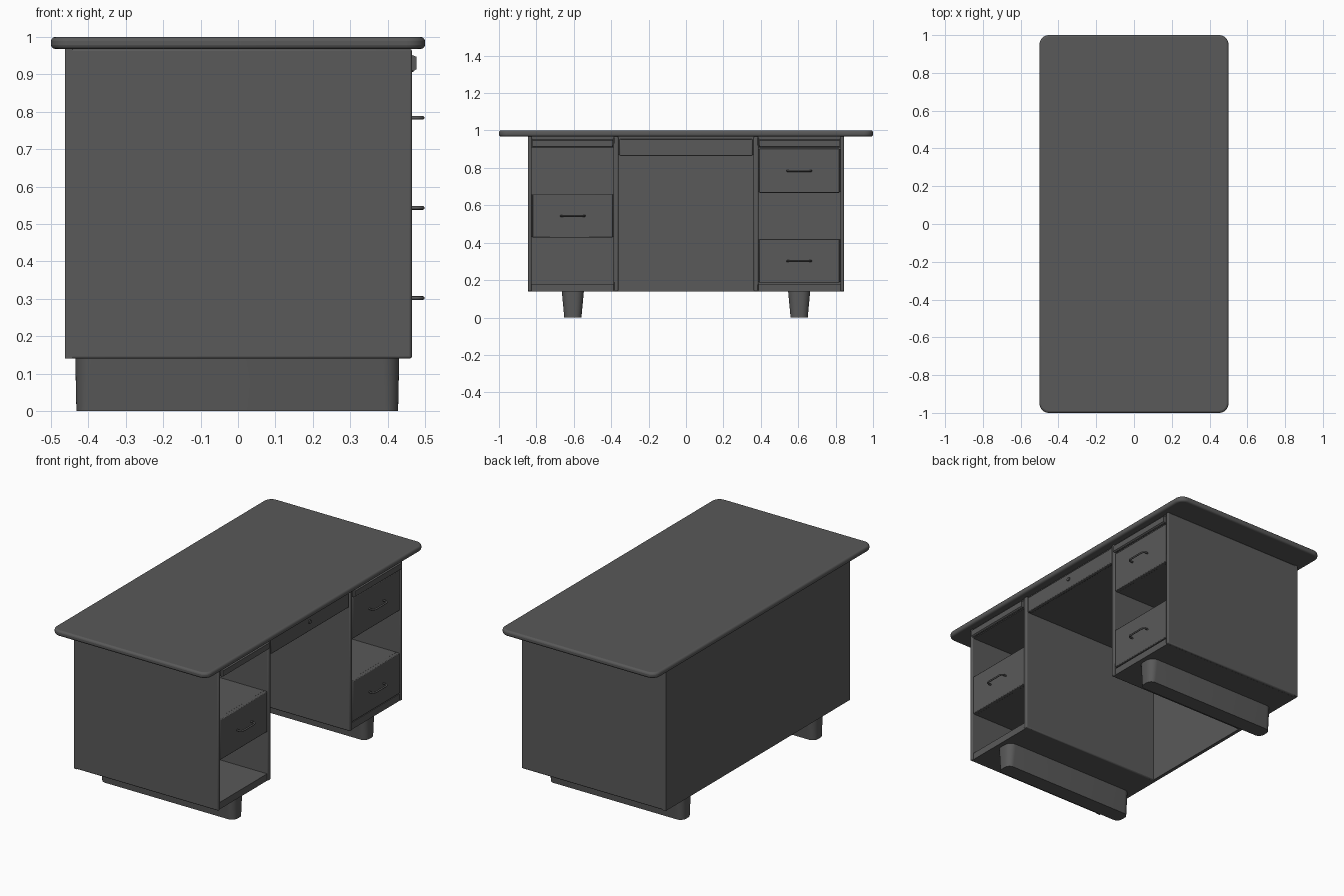
import bpy, bmesh, math

if "Cube" in bpy.data.objects:
    bpy.data.objects.remove(bpy.data.objects["Cube"])

steel = bpy.data.materials.new("dark grey")
steel.diffuse_color = (0.1, 0.1, 0.1, 1)
steel.use_nodes = True
steel.node_tree.nodes["Principled BSDF"].inputs["Base Color"].default_value = steel.diffuse_color


def finish(bm, name, bevel=0.0, segments=2, smooth=True):
    bmesh.ops.recalc_face_normals(bm, faces=bm.faces)
    me = bpy.data.meshes.new(name)
    bm.to_mesh(me)
    bm.free()
    ob = bpy.data.objects.new(name, me)
    bpy.context.collection.objects.link(ob)
    me.materials.append(steel)
    if bevel:
        mod = ob.modifiers.new("bevel", 'BEVEL')
        mod.width, mod.segments = bevel, segments
        mod.limit_method, mod.angle_limit = 'ANGLE', math.radians(50)
    if smooth:
        bpy.ops.object.select_all(action='DESELECT')
        ob.select_set(True)
        bpy.context.view_layer.objects.active = ob
        bpy.ops.object.shade_smooth_by_angle(angle=math.radians(35))
    return ob


def box(name, x, y, z, bevel=0.0):
    y = sorted(y)
    bm = bmesh.new()
    bmesh.ops.create_cube(bm, size=1)
    for v in bm.verts:
        for i, (a, b) in enumerate((x, y, z)):
            v.co[i] = a if v.co[i] < 0 else b
    return finish(bm, name, bevel, smooth=bevel > 0)


def rounded_rect(x0, x1, y0, y1, r, n=8):
    pts = []
    corners = ((x1 - r, y1 - r), (x0 + r, y1 - r), (x0 + r, y0 + r), (x1 - r, y0 + r))
    for q, (cx, cy) in enumerate(corners):
        for i in range(n + 1):
            a = math.pi / 2 * (q + i / n)
            pts.append((cx + r * math.cos(a), cy + r * math.sin(a)))
    return pts


def loft(name, sections, bevel=0.0, segments=2):
    # sections: list of (outline, z), bottom to top
    bm = bmesh.new()
    rings = [[bm.verts.new((px, py, z)) for px, py in pts] for pts, z in sections]
    for lo, hi in zip(rings, rings[1:]):
        n = len(lo)
        for i in range(n):
            j = (i + 1) % n
            bm.faces.new((lo[i], lo[j], hi[j], hi[i]))
    bm.faces.new(rings[0][::-1])
    bm.faces.new(rings[-1])
    return finish(bm, name, bevel, segments)


def handle(name, y, z):
    # U-shaped pull swept along a path with rounded corners
    cu = bpy.data.curves.new(name, 'CURVE')
    cu.dimensions = '3D'
    cu.bevel_depth, cu.bevel_resolution, cu.use_fill_caps = 0.005, 2, True
    x0, x1, w, r = 0.455, 0.494, 0.064, 0.018
    half = [(x0, w)]
    for i in range(6):
        a = math.pi / 2 * i / 5
        half.append((x1 - r + r * math.sin(a), w - r + r * math.cos(a)))
    path = half + [(px, -py) for px, py in reversed(half)]
    sp = cu.splines.new('POLY')
    sp.points.add(len(path) - 1)
    for p, (px, py) in zip(sp.points, path):
        p.co = (px, y + py, z, 1)
    cu.materials.append(steel)
    ob = bpy.data.objects.new(name, cu)
    bpy.context.collection.objects.link(ob)


BACK, FRONT, LOW, HIGH = -0.462, 0.465, 0.14, 0.968

# desk top with rounded corners and edges
loft("desk_top", [(rounded_rect(-0.5, 0.5, -1, 1, 0.05), HIGH),
                  (rounded_rect(-0.5, 0.5, -1, 1, 0.05), 1.0)], 0.011, 3)

# back panel across the whole desk
box("back_panel", (BACK, BACK + 0.02), (-0.845, 0.845), (LOW, HIGH))

for s, side in ((-1, "left"), (1, "right")):
    # pedestal shell
    box(side + "_outer_panel", (BACK, FRONT), (s * 0.825, s * 0.845), (LOW, HIGH), 0.006)
    box(side + "_inner_panel", (BACK + 0.01, FRONT), (s * 0.362, s * 0.387), (LOW, HIGH), 0.006)
    box(side + "_pedestal_floor", (BACK + 0.01, 0.458), (s * 0.38, s * 0.83), (LOW, 0.18))
    box(side + "_pedestal_ceiling", (BACK + 0.01, 0.455), (s * 0.38, s * 0.83), (0.908, HIGH))

    # pull-out writing board with a lipped front
    box(side + "_slide_board", (0.40, 0.464), (s * 0.39, s * 0.822), (0.912, 0.955), 0.003)
    bm = bmesh.new()
    profile = ((0.46, 0.918), (0.468, 0.908), (0.477, 0.914), (0.477, 0.947), (0.46, 0.954))
    face = bm.faces.new([bm.verts.new((px, s * 0.392, pz)) for px, pz in profile])
    ext = bmesh.ops.extrude_face_region(bm, geom=[face])
    for v in ext["geom"]:
        if isinstance(v, bmesh.types.BMVert):
            v.co.y = s * 0.82
    finish(bm, side + "_slide_lip", smooth=False)

    # tapered runner foot
    c = s * 0.605
    loft(side + "_runner_foot",
         [(rounded_rect(-0.432, 0.428, c - 0.046, c + 0.046, 0.035), 0.0),
          (rounded_rect(-0.435, 0.431, c - 0.059, c + 0.059, 0.045), LOW + 0.002)])

# drawers, leaving the other bays open
for name, s, z0, z1, hz in (("left_middle", -1, 0.427, 0.66, 0.543),
                            ("right_upper", 1, 0.667, 0.903, 0.784),
                            ("right_lower", 1, 0.186, 0.42, 0.302)):
    box(name + "_drawer_body", (BACK + 0.015, 0.45), (s * 0.386, s * 0.826), (z0 + 0.003, z1 - 0.003))
    box(name + "_drawer_front", (0.44, 0.463), (s * 0.391, s * 0.821), (z0, z1), 0.004)
    handle(name + "_handle", s * 0.605, hz)

# centre drawer with its lock
box("centre_drawer_body", (BACK + 0.015, 0.45), (-0.365, 0.365), (0.868, HIGH))
box("centre_drawer_front", (0.44, 0.463), (-0.355, 0.355), (0.863, 0.955), 0.004)
bpy.ops.mesh.primitive_cylinder_add(vertices=20, radius=0.011, depth=0.02,
                                    location=(0, 0, 0), rotation=(0, math.pi / 2, 0))
lock = bpy.context.object
lock.name = "drawer_lock"
lock.location = (0.459, -0.005, 0.918)
lock.data.materials.append(steel)
bpy.ops.object.shade_smooth_by_angle(angle=math.radians(35))
